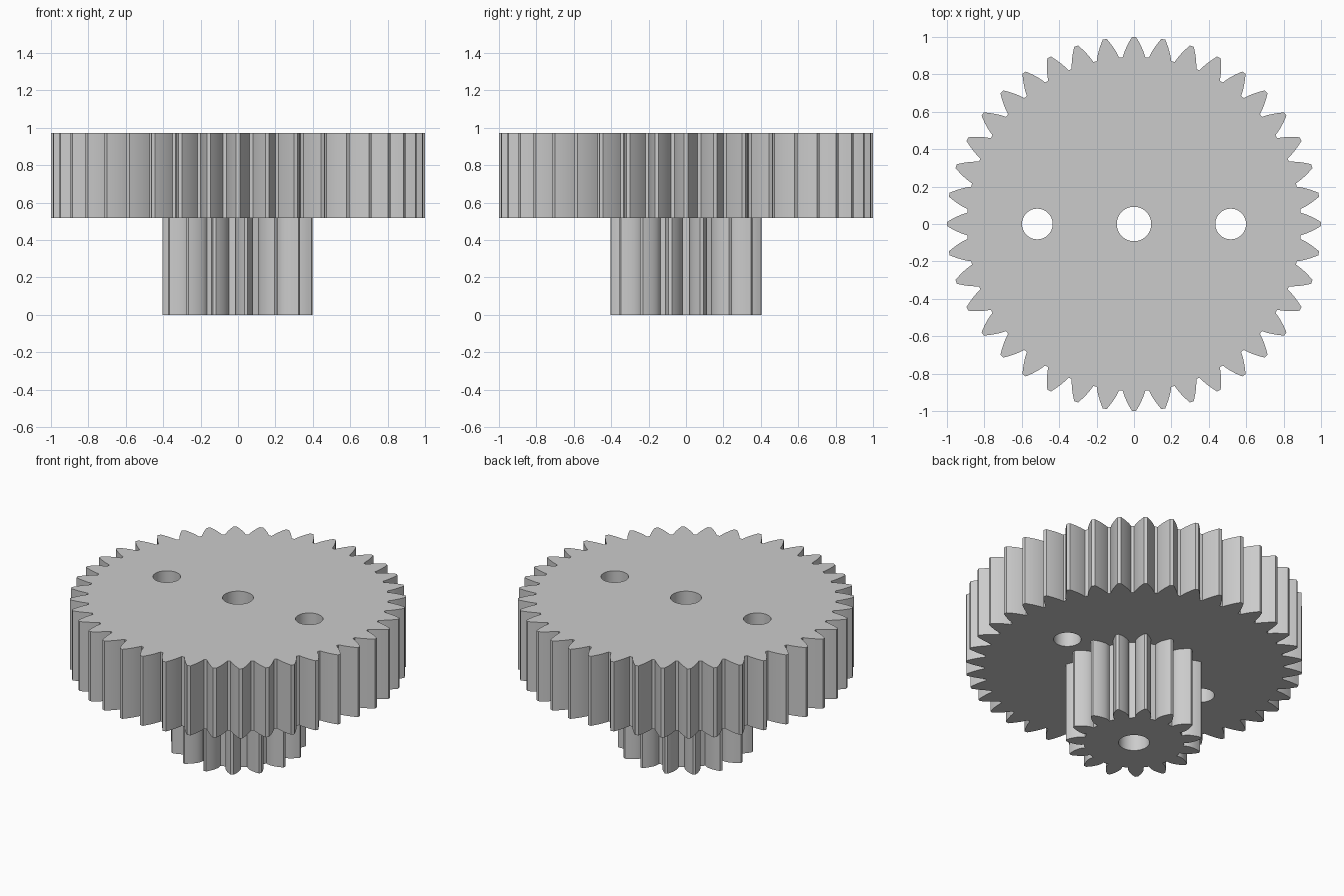
import bpy
import bmesh
from math import acos, cos, pi, radians, sin, sqrt, tan

cube = bpy.data.objects.get("Cube")
if cube:
    bpy.data.objects.remove(cube)

# Main dimensions
MODULE = 2 / 42
PRESSURE = radians(28)
STEP_Z, TOP_Z = 0.517, 0.973
BORE_R, BOLT_R, BOLT_X = 0.092, 0.082, 0.517


def involute(angle):
    return tan(angle) - angle


def gear_outline(teeth, phase=0.0, steps=7):
    """Involute tooth profile repeated around the centre."""
    pitch = MODULE * teeth / 2
    base = pitch * cos(PRESSURE)
    tip, root = pitch + MODULE, pitch - 1.25 * MODULE
    start = max(base, root)
    flank = []
    if root < base:
        flank.append((root, pi / teeth / 2 + involute(PRESSURE)))
    for i in range(steps):
        r = start + (tip - start) * i / (steps - 1)
        half = pi / teeth / 2 + involute(PRESSURE) - involute(acos(min(1, base / r)))
        flank.append((r, half))
    tooth = [(r, -a) for r, a in flank] + [(r, a) for r, a in reversed(flank)]
    return [(r * cos(phase + a + 2 * pi * k / teeth),
             r * sin(phase + a + 2 * pi * k / teeth))
            for k in range(teeth) for r, a in tooth]


def circle(x, r, sides=48):
    return [(x + r * cos(2 * pi * i / sides), r * sin(2 * pi * i / sides))
            for i in range(sides)]


bm = bmesh.new()


def add_loop(outline, z):
    verts = [bm.verts.new((x, y, z)) for x, y in outline]
    edges = [bm.edges.new((verts[i - 1], verts[i])) for i in range(len(verts))]
    return verts, edges


def flat(outlines, z):
    """Flat face bounded by the first outline, with the others as holes."""
    edges = [e for o in outlines for e in add_loop(o, z)[1]]
    bmesh.ops.triangle_fill(bm, edges=edges, use_beauty=True, normal=(0, 0, 1))


def wall(outline, z0, z1):
    low, high = add_loop(outline, z0)[0], add_loop(outline, z1)[0]
    for i in range(len(low)):
        bm.faces.new((low[i - 1], low[i], high[i], high[i - 1]))


wheel = gear_outline(40)
pinion = gear_outline(15, pi)
bore = circle(0, BORE_R)
bolts = [circle(side * BOLT_X, BOLT_R) for side in (-1, 1)]

# Wheel top, wheel underside and pinion bottom
flat([wheel, bore] + bolts, TOP_Z)
flat([wheel, pinion] + bolts, STEP_Z)
flat([pinion, bore], 0)

# Toothed walls and through holes
wall(wheel, STEP_Z, TOP_Z)
wall(pinion, 0, STEP_Z)
wall(bore, 0, TOP_Z)
for bolt in bolts:
    wall(bolt, STEP_Z, TOP_Z)

bmesh.ops.remove_doubles(bm, verts=bm.verts[:], dist=0.00001)
bmesh.ops.recalc_face_normals(bm, faces=bm.faces[:])
mesh = bpy.data.meshes.new("double_gear")
bm.to_mesh(mesh)
bm.free()

# Plain grey material
grey = bpy.data.materials.new("grey")
grey.use_nodes = True
colour = (0.6, 0.6, 0.6, 1)
grey.diffuse_color = colour
grey.node_tree.nodes["Principled BSDF"].inputs["Base Color"].default_value = colour
mesh.materials.append(grey)

gear = bpy.data.objects.new("double_gear", mesh)
bpy.context.collection.objects.link(gear)
bpy.ops.object.select_all(action="DESELECT")
gear.select_set(True)
bpy.context.view_layer.objects.active = gear
bpy.ops.object.shade_smooth_by_angle(angle=radians(25))
